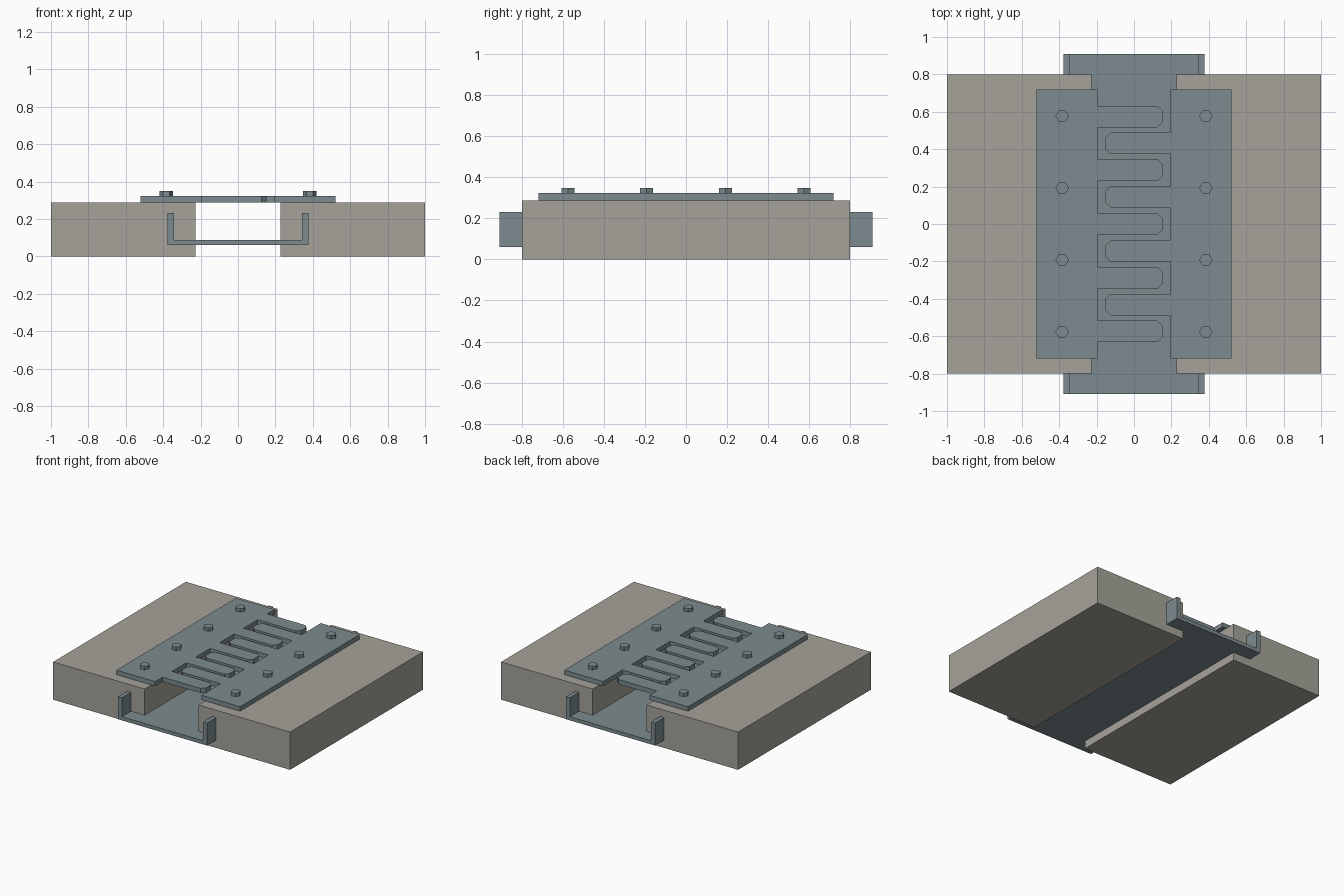
import bpy, bmesh, math

if "Cube" in bpy.data.objects:
    bpy.data.objects.remove(bpy.data.objects["Cube"])


def material(name, rgb):
    m = bpy.data.materials.new(name)
    m.diffuse_color = (*rgb, 1.0)
    m.use_nodes = True
    m.node_tree.nodes["Principled BSDF"].inputs["Base Color"].default_value = m.diffuse_color
    return m


concrete = material("concrete", (0.375, 0.365, 0.318))
steel = material("blue_grey_steel", (0.203, 0.258, 0.275))


def prism(name, outline, base, height, mat, axis="z"):
    """Extrude a closed 2D outline along z, or along y for an (x, z) outline."""
    bm = bmesh.new()
    if axis == "z":
        pts, vec = [(u, v, base) for u, v in outline], (0, 0, height)
    else:
        pts, vec = [(u, base, v) for u, v in outline], (0, height, 0)
    face = bm.faces.new([bm.verts.new(p) for p in pts])
    ext = bmesh.ops.extrude_face_region(bm, geom=[face])
    moved = [e for e in ext["geom"] if isinstance(e, bmesh.types.BMVert)]
    bmesh.ops.translate(bm, verts=moved, vec=vec)
    bmesh.ops.recalc_face_normals(bm, faces=bm.faces)
    mesh = bpy.data.meshes.new(name)
    bm.to_mesh(mesh)
    bm.free()
    mesh.materials.append(mat)
    obj = bpy.data.objects.new(name, mesh)
    bpy.context.collection.objects.link(obj)
    return obj


SLAB_TOP, PLATE_TOP = 0.288, 0.323
PITCH, FINGER_HALF, CHAMFER = 0.287, 0.0575, 0.027


def comb_outline(side, centres):
    """Plate outline with chamfered fingers reaching across the gap."""
    root, tip, back = -0.195, 0.153, -0.522
    pts = [(back, -0.72), (root, -0.72)]
    for c in centres:
        lo, hi = c - FINGER_HALF, c + FINGER_HALF
        pts += [(root, lo), (tip - CHAMFER, lo), (tip, lo + CHAMFER),
                (tip, hi - CHAMFER), (tip - CHAMFER, hi), (root, hi)]
    pts += [(root, 0.72), (back, 0.72)]
    return [(-side * x, y) for x, y in pts]


# Slabs, comb plates and bolts on each side of the gap
for side, label, count in ((-1, "left", 5), (1, "right", 4)):
    a, b = side * 0.228, side * 1.0
    prism(f"{label}_slab", [(a, -0.8), (b, -0.8), (b, 0.8), (a, 0.8)],
          0, SLAB_TOP, concrete)
    centres = [(i - (count - 1) / 2) * PITCH for i in range(count)]
    prism(f"{label}_comb_plate", comb_outline(side, centres),
          SLAB_TOP, PLATE_TOP - SLAB_TOP, steel)
    # Hexagonal bolt heads
    for i in range(4):
        y = (i - 1.5) * 0.384
        hexagon = [(side * 0.384 + 0.036 * math.cos(k * math.pi / 3),
                    y + 0.036 * math.sin(k * math.pi / 3)) for k in range(6)]
        prism(f"{label}_bolt_{i + 1}", hexagon, PLATE_TOP, 0.026, steel)

# Drainage trough running under the gap
half = [(0.376, 0.06), (0.376, 0.232), (0.343, 0.232), (0.343, 0.088)]
prism("drain_trough", half + [(-x, z) for x, z in reversed(half)],
      -0.91, 1.82, steel, axis="y")
